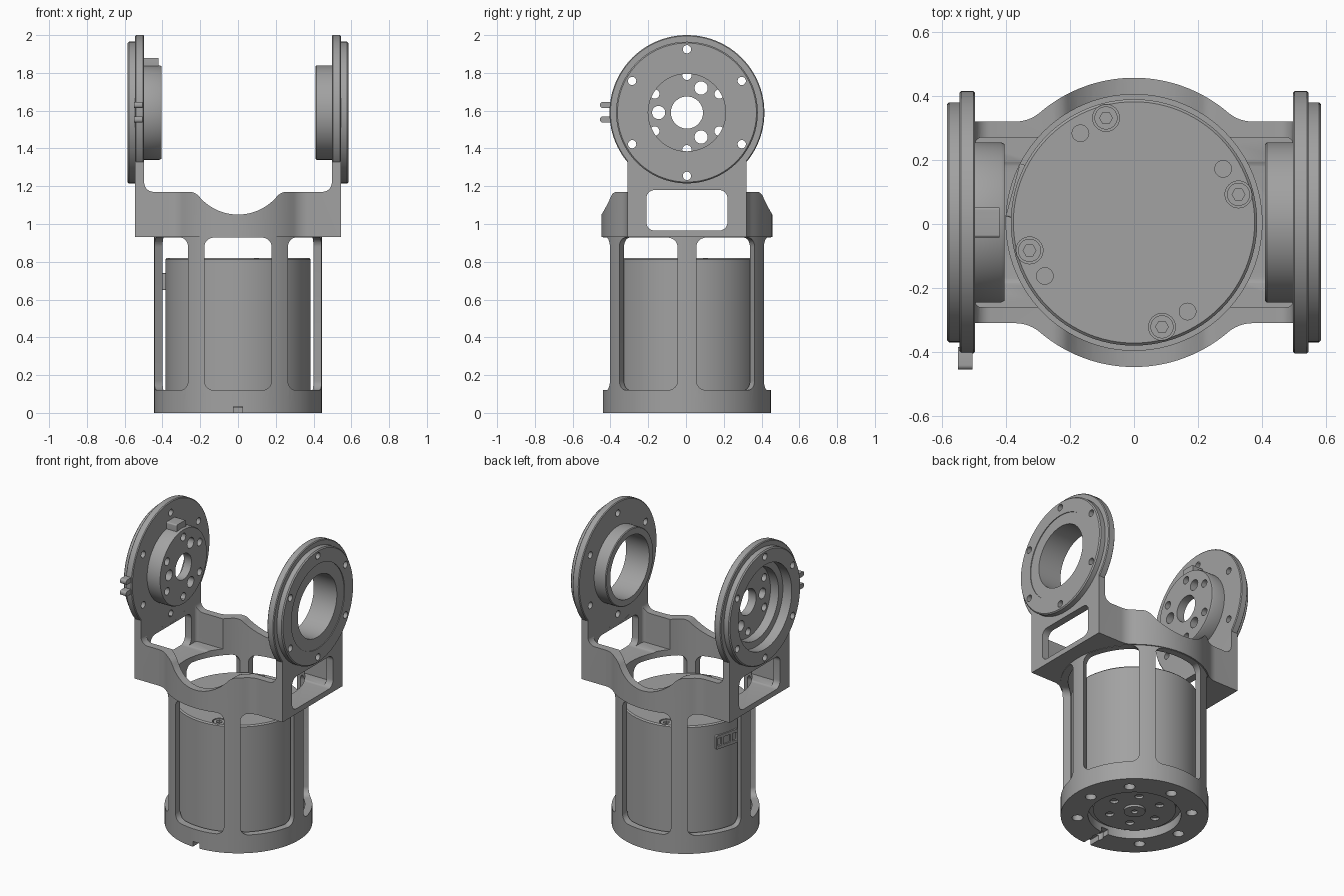
import bpy, bmesh
from math import sin, cos, pi, radians
from mathutils import Matrix, Vector

cube = bpy.data.objects.get("Cube")
if cube:
    bpy.data.objects.remove(cube, do_unlink=True)

GREY = (0.36, 0.36, 0.36, 1)
metal = bpy.data.materials.new("plain_grey")
metal.use_nodes = True
metal.diffuse_color = GREY
metal.node_tree.nodes["Principled BSDF"].inputs["Base Color"].default_value = GREY

parts = []
HUB_Z = 1.59      # height of the hinge axis
CENTRE_Y = 0.005  # body axis offset


def finish(name, bm):
    bmesh.ops.recalc_face_normals(bm, faces=bm.faces)
    me = bpy.data.meshes.new(name)
    bm.to_mesh(me)
    bm.free()
    me.materials.append(metal)
    ob = bpy.data.objects.new(name, me)
    bpy.context.collection.objects.link(ob)
    return ob


def keep(ob):
    parts.append(ob)
    return ob


def prism(name, pts, axis, a, b, turn=0):
    """Extrude a 2D outline along an axis, then turn it about z."""
    place = {"x": lambda u, v, w: (w, u, v), "y": lambda u, v, w: (u, w, v),
             "z": lambda u, v, w: (u, v, w)}[axis]
    bm = bmesh.new()
    low = [bm.verts.new(place(u, v, a)) for u, v in pts]
    high = [bm.verts.new(place(u, v, b)) for u, v in pts]
    bm.faces.new(low)
    bm.faces.new(high)
    n = len(pts)
    for i in range(n):
        j = (i + 1) % n
        bm.faces.new((low[i], low[j], high[j], high[i]))
    bm.transform(Matrix.Rotation(radians(turn), 4, "Z"))
    return finish(name, bm)


def arc(cx, cy, r, start, end, n):
    return [(cx + r * cos(radians(start + (end - start) * i / n)),
             cy + r * sin(radians(start + (end - start) * i / n))) for i in range(n + 1)]


def cyl(name, cx, cy, r, axis, a, b, n=32):
    return prism(name, arc(cx, cy, r, 0, 360, n)[:-1], axis, a, b)


def rounded(x0, x1, y0, y1, r):
    return (arc(x1 - r, y1 - r, r, 0, 90, 8) + arc(x0 + r, y1 - r, r, 90, 180, 8)
            + arc(x0 + r, y0 + r, r, 180, 270, 8) + arc(x1 - r, y0 + r, r, 270, 360, 8))


def lathe_x(name, profile, side, n=96):
    """Spin a closed (radius, x) profile about the hinge axis."""
    bm = bmesh.new()
    rings = [[bm.verts.new((side * x, r * cos(2 * pi * k / n), HUB_Z + r * sin(2 * pi * k / n)))
              for r, x in profile] for k in range(n)]
    m = len(profile)
    for k in range(n):
        p, q = rings[k], rings[(k + 1) % n]
        for i in range(m):
            j = (i + 1) % m
            bm.faces.new((p[i], p[j], q[j], q[i]))
    return finish(name, bm)


def boolean(ob, tool, operation="DIFFERENCE"):
    mod = ob.modifiers.new("cut", "BOOLEAN")
    mod.operation, mod.solver, mod.object = operation, "EXACT", tool
    bpy.context.view_layer.update()
    graph = bpy.context.evaluated_depsgraph_get()
    me = bpy.data.meshes.new_from_object(ob.evaluated_get(graph))
    ob.modifiers.clear()
    ob.data = me
    bpy.data.objects.remove(tool, do_unlink=True)


# Frame: round cage joined to a yoke whose outline blends into the cage
frame = keep(cyl("frame", 0, 0, 0.445, "z", 0, 0.95, 96))
R, HALF, F = 0.452, 0.315, 0.12
fx = ((R + F) ** 2 - (HALF + F) ** 2) ** 0.5
tangent = math_angle = Vector((fx, HALF + F)).angle(Vector((1, 0))) * 180 / pi
quarter = ([(0.545, HALF)] + arc(fx, HALF + F, F, 270, 180 + tangent, 8)
           + arc(0, 0, R, tangent, 90, 16)[1:])
upper = quarter + [(-x, y) for x, y in reversed(quarter[:-1])]
outline = upper + [(-x, -y) for x, y in upper]
boolean(frame, prism("yoke", outline, "z", 0.93, 1.4), "UNION")

# Open space between the arms, with the scooped saddle
half = ([(0.497, 2.2)] + arc(0.447, 1.22, 0.05, 0, -90, 6)
        + arc(0.257, 1.104, 0.066, 90, 140, 6) + arc(0, 1.32, 0.27, -40, -90, 12)[1:])
saddle = half + [(-x, z) for x, z in reversed(half[:-1])]
boolean(frame, prism("gap", saddle, "y", -0.7, 0.7))
boolean(frame, cyl("bore", 0, 0, 0.40, "z", 0.06, 1.5, 96))
boolean(frame, prism("cavity", rounded(-0.4965, 0.4965, -0.265, 0.265, 0.02), "z", 0.97, 1.225))
boolean(frame, prism("end_windows", rounded(-0.215, 0.215, 0.965, 1.18, 0.045), "x", -0.7, 0.7))
boolean(frame, cyl("arm_seat", 0, HUB_Z, 0.40, "x", -0.7, 0.7, 96))

# Six cage windows
for k in range(6):
    boolean(frame, prism("window", rounded(-0.178, 0.178, 0.12, 0.928, 0.05),
                         "y", -0.7, -0.3, 60 * k))

# Base opening, bolt holes and notch
boolean(frame, cyl("base_opening", 0, 0, 0.28, "z", -0.1, 0.1, 64))
for k in range(8):
    a = k * pi / 4
    boolean(frame, cyl("base_hole", 0.345 * cos(a), 0.345 * sin(a), 0.033, "z", -0.1, 0.045, 20))
boolean(frame, prism("notch", rounded(-0.025, 0.025, -0.05, 0.035, 0.004), "y", -0.6, -0.2))

# Hinge flanges, one open and one cup shaped
rim = [(0.25, 0.415), (0.25, 0.497), (0.405, 0.497), (0.41, 0.502), (0.41, 0.54), (0.405, 0.545),
       (0.375, 0.545), (0.375, 0.578), (0.368, 0.585)]
open_flange = keep(lathe_x("open_flange", [(0.205, 0.41), (0.245, 0.41)] + rim
                           + [(0.28, 0.585), (0.28, 0.58), (0.205, 0.58)], 1))
cup_flange = keep(lathe_x("cup_flange", [(0.085, 0.405), (0.245, 0.405)] + rim
                          + [(0.28, 0.585), (0.28, 0.52), (0.235, 0.52), (0.235, 0.46),
                             (0.085, 0.46)], -1))


def ring_of_holes(ob, count, radius, r, start):
    for k in range(count):
        a = radians(start) + 2 * pi * k / count
        boolean(ob, cyl("hole", radius * cos(a), HUB_Z + radius * sin(a), r, "x", -0.7, 0.7, 20))


for flange in (open_flange, cup_flange):
    ring_of_holes(flange, 6, 0.335, 0.022, 90)
ring_of_holes(cup_flange, 3, 0.15, 0.035, 60)
ring_of_holes(cup_flange, 6, 0.197, 0.025, 90)

# Key on the hub and two small clip fingers on the rim
keep(prism("hub_key", rounded(-0.047, 0.047, 1.82, 1.88, 0.008), "x", -0.505, -0.42))
for z in (1.553, 1.63):
    keep(prism("clip_finger", rounded(-0.46, -0.39, z - 0.016, z + 0.016, 0.014),
               "x", -0.55, -0.505))

# Motor can with chamfered top edge
motor = keep(cyl("motor", 0, 0, 0.385, "z", 0.059, 0.82, 96))
bm = bmesh.new()
bm.from_mesh(motor.data)
top_edges = [e for e in bm.edges if all(v.co.z > 0.8 for v in e.verts)]
bmesh.ops.bevel(bm, geom=top_edges, offset=0.008, segments=1, affect="EDGES")
bm.to_mesh(motor.data)
bm.free()

# Four screws and four shallow dimples on the motor lid
for k in range(4):
    a, b = radians(15 + 90 * k), radians(31 + 90 * k)
    x, y = 0.338 * cos(a), 0.338 * sin(a)
    boolean(motor, cyl("pocket", x, y, 0.042, "z", 0.80, 0.9))
    screw = keep(cyl("lid_screw", x, y, 0.036, "z", 0.795, 0.817))
    boolean(screw, cyl("socket", x, y, 0.02, "z", 0.803, 0.9, 6))
    boolean(motor, cyl("dimple", 0.325 * cos(b), 0.325 * sin(b), 0.026, "z", 0.81, 0.9))

# Output face under the motor
face = keep(cyl("output_face", 0, 0, 0.25, "z", 0.04, 0.07, 64))
for k in range(6):
    a = k * pi / 3
    boolean(face, cyl("hole", 0.16 * cos(a), 0.16 * sin(a), 0.026, "z", 0, 0.055, 20))
boss = keep(cyl("output_boss", 0, 0, 0.065, "z", 0.025, 0.05))
boolean(boss, cyl("hole", 0, 0, 0.02, "z", 0, 0.04, 20))

# Connector panel on the motor side
panel = keep(prism("connector_panel", rounded(-0.085, 0.085, 0.65, 0.74, 0.006),
                   "y", -0.392, -0.36, 255))
for x0, x1 in ((-0.075, -0.045), (-0.03, 0.025), (0.04, 0.075)):
    boolean(panel, prism("socket", rounded(x0, x1, 0.67, 0.72, 0.005), "y", -0.5, -0.38, 255))

# Smooth round surfaces, keep machined edges crisp, centre on y
bpy.ops.object.select_all(action="DESELECT")
for ob in parts:
    ob.location.y = CENTRE_Y
    ob.select_set(True)
bpy.context.view_layer.objects.active = frame
bpy.ops.object.shade_smooth_by_angle(angle=radians(30))
